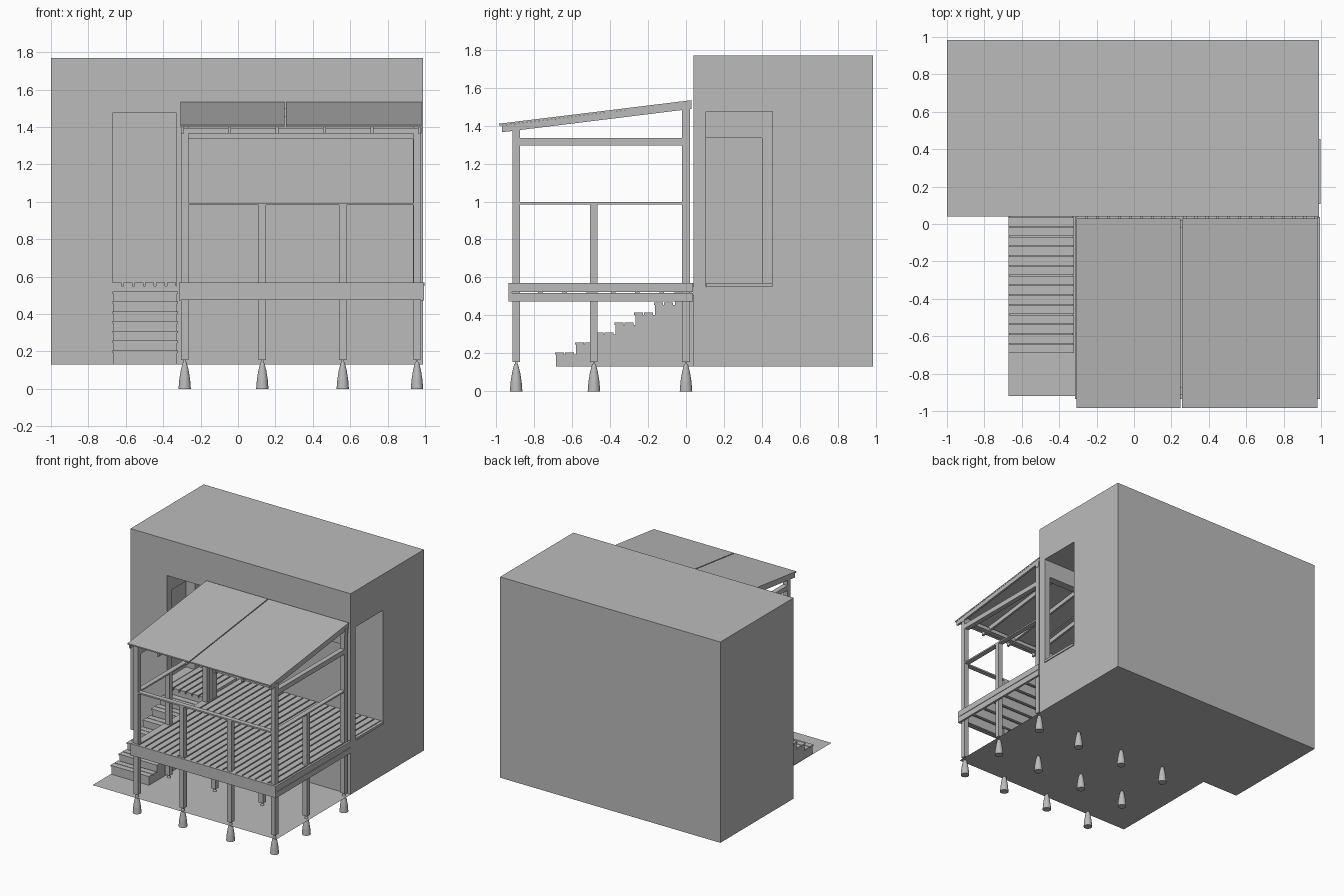
import bpy, bmesh, math
from mathutils import Matrix

cube = bpy.data.objects.get("Cube")
if cube:
    bpy.data.objects.remove(cube, do_unlink=True)

grey = bpy.data.materials.new("plain_grey")
grey.use_nodes = True
colour = (0.5, 0.5, 0.5, 1)
grey.diffuse_color = colour
grey.node_tree.nodes["Principled BSDF"].inputs["Base Color"].default_value = colour


def finish(name, bm):
    bmesh.ops.recalc_face_normals(bm, faces=bm.faces)
    mesh = bpy.data.meshes.new(name)
    bm.to_mesh(mesh)
    bm.free()
    mesh.materials.append(grey)
    obj = bpy.data.objects.new(name, mesh)
    bpy.context.collection.objects.link(obj)
    return obj


def boxes(name, spans):
    """One object from boxes given as (x0, x1, y0, y1, z0, z1)."""
    bm = bmesh.new()
    for x0, x1, y0, y1, z0, z1 in spans:
        m = Matrix.Translation(((x0 + x1) / 2, (y0 + y1) / 2, (z0 + z1) / 2))
        m = m @ Matrix.Diagonal((x1 - x0, y1 - y0, z1 - z0, 1))
        bmesh.ops.create_cube(bm, size=1, matrix=m)
    return finish(name, bm)


def prisms(name, profile, x_ranges):
    """Extrude a (y, z) profile along each x range."""
    bm = bmesh.new()
    for x0, x1 in x_ranges:
        face = bm.faces.new([bm.verts.new((x0, y, z)) for y, z in profile])
        ext = bmesh.ops.extrude_face_region(bm, geom=[face])["geom"]
        verts = [v for v in ext if isinstance(v, bmesh.types.BMVert)]
        bmesh.ops.translate(bm, vec=(x1 - x0, 0, 0), verts=verts)
    return finish(name, bm)


# House block with a recessed veranda, open to the front and right
GROUND, FLOOR, SUB = 0.13, 0.57, 0.55
house = boxes("house_block", [(-1, 0.99, 0.04, 0.985, GROUND, 1.77)])
cuts = {
    "recess_cutter": (-0.67, 1.1, 0.105, 0.455, SUB, 1.475),
    "door_cutter": (-0.67, -0.33, -0.1, 0.2, SUB, 1.475),
    "window_cutter": (-0.265, 0.935, -0.1, 0.2, SUB, 1.335),
    "niche_cutter": (-0.75, -0.6, 0.105, 0.4, SUB, 1.335),
}
bpy.context.view_layer.objects.active = house
for name, span in cuts.items():
    cutter = boxes(name, [span])
    cutter.hide_render = True
    mod = house.modifiers.new(name, "BOOLEAN")
    mod.operation, mod.solver, mod.object = "DIFFERENCE", "EXACT", cutter
    bpy.ops.object.modifier_apply(modifier=name)
    bpy.data.objects.remove(cutter, do_unlink=True)

# Ground sheet
bm = bmesh.new()
bm.faces.new([bm.verts.new((x, y, GROUND)) for x, y in
              ((-0.67, -0.92), (0.99, -0.92), (0.99, 0.04), (-0.67, 0.04))])
finish("ground_sheet", bm)

# Stairs: solid steps, each topped by two boards
RISE, RUN = 0.0525, 0.1043
steps, treads = [], []
for i in range(7):
    y, z = -0.69 + i * RUN, 0.205 + i * RISE
    steps.append((-0.665, -0.325, y + 0.006, y + RUN + 0.006, GROUND, z - 0.012))
    for k in range(2):
        y0 = y + k * RUN / 2
        treads.append((-0.67, -0.322, y0, y0 + RUN / 2 - 0.005, z - 0.012, z))
boxes("stair_steps", steps)
boxes("stair_treads", treads)

# Footings, pins and posts
XS = (-0.285, 0.13, 0.56, 0.957)
YS = (-0.895, -0.485, 0.0)
H = 0.02
posts, pins = [], []
foot = bmesh.new()
rings = ((0, 0.033), (0.05, 0.029), (0.1, 0.021), (0.135, 0.012), (0.145, 0.008))
for i, x in enumerate(XS):
    for j, y in enumerate(YS):
        edge = i in (0, 3)
        top = 0.985 if (edge or j == 0) else 0.475
        if edge and j != 1:
            top = 1.375 if j == 0 else 1.49
        posts.append((x - H, x + H, y - H, y + H, 0.155, top))
        pins.append((x - 0.006, x + 0.006, y - 0.006, y + 0.006, 0.14, 0.16))
        for (z0, r0), (z1, r1) in zip(rings, rings[1:]):
            bmesh.ops.create_cone(foot, cap_ends=z0 == 0 or r1 == rings[-1][1],
                                  segments=20, radius1=r0, radius2=r1, depth=z1 - z0,
                                  matrix=Matrix.Translation((x, y, (z0 + z1) / 2)))
bmesh.ops.remove_doubles(foot, verts=foot.verts, dist=0.0005)
footings = finish("footings", foot)
bpy.ops.object.select_all(action="DESELECT")
footings.select_set(True)
bpy.context.view_layer.objects.active = footings
bpy.ops.object.shade_smooth_by_angle(angle=math.radians(35))
boxes("posts", posts)
boxes("post_pins", pins)

# Deck frame
rims = [(-0.315, 0.995, -0.935, -0.918, 0.475, FLOOR)]
for x0, x1 in ((-0.315, -0.306), (0.978, 0.995)):
    rims += [(x0, x1, -0.935, 0.037, 0.472, 0.518),
             (x0, x1, -0.935, 0.037, 0.522, FLOOR)]
boxes("deck_rim", rims)
boxes("deck_joists", [(-0.306, 0.978, y - 0.012, y + 0.012, 0.475, SUB)
                      for y in [-0.895 + 0.1278 * k for k in range(8)]])

# Deck boards, running on into the recess
PITCH = 1.284 / 22
boards = []
for k in range(22):
    x = -0.306 + k * PITCH
    boards.append((x, x + PITCH - 0.01, -0.918, 0.455, SUB, FLOOR))
for k in range(6):
    x = -0.67 + k * 0.058
    boards.append((x, x + 0.048, 0.04, 0.455, SUB, FLOOR))
boards.append((-0.75, -0.675, 0.105, 0.4, SUB, FLOOR))
boards.append((0.975, 0.998, 0.108, 0.455, SUB, FLOOR))
boxes("deck_boards", boards)

# Handrails and upper side beams
rails = [(-0.265, 0.937, YS[0] - H, YS[0] + H, 0.983, 0.995)]
beams = []
for x in (XS[0], XS[3]):
    rails.append((x - H, x + H, YS[0] + H, -H, 0.985, 0.997))
    beams.append((x - H, x + H, YS[0] + H, -H, 1.295, 1.335))
boxes("handrails", rails)
boxes("side_beams", beams)

# Sloped roof: headers, rafters and two panels
boxes("roof_headers", [(-0.305, 0.98, -0.915, -0.875, 1.365, 1.395),
                       (-0.305, 0.98, -0.02, 0.02, 1.455, 1.5)])
RAFTERS = [-0.298 + 0.2536 * k for k in range(6)]
prisms("rafters", [(-0.97, 1.365), (0.028, 1.488), (0.028, 1.524), (-0.97, 1.401)],
       [(x - 0.008, x + 0.008) for x in RAFTERS])
prisms("roof_panels", [(-0.985, 1.4), (0.03, 1.524), (0.03, 1.534), (-0.985, 1.41)],
       [(-0.308, 0.248), (0.256, 0.98)])
